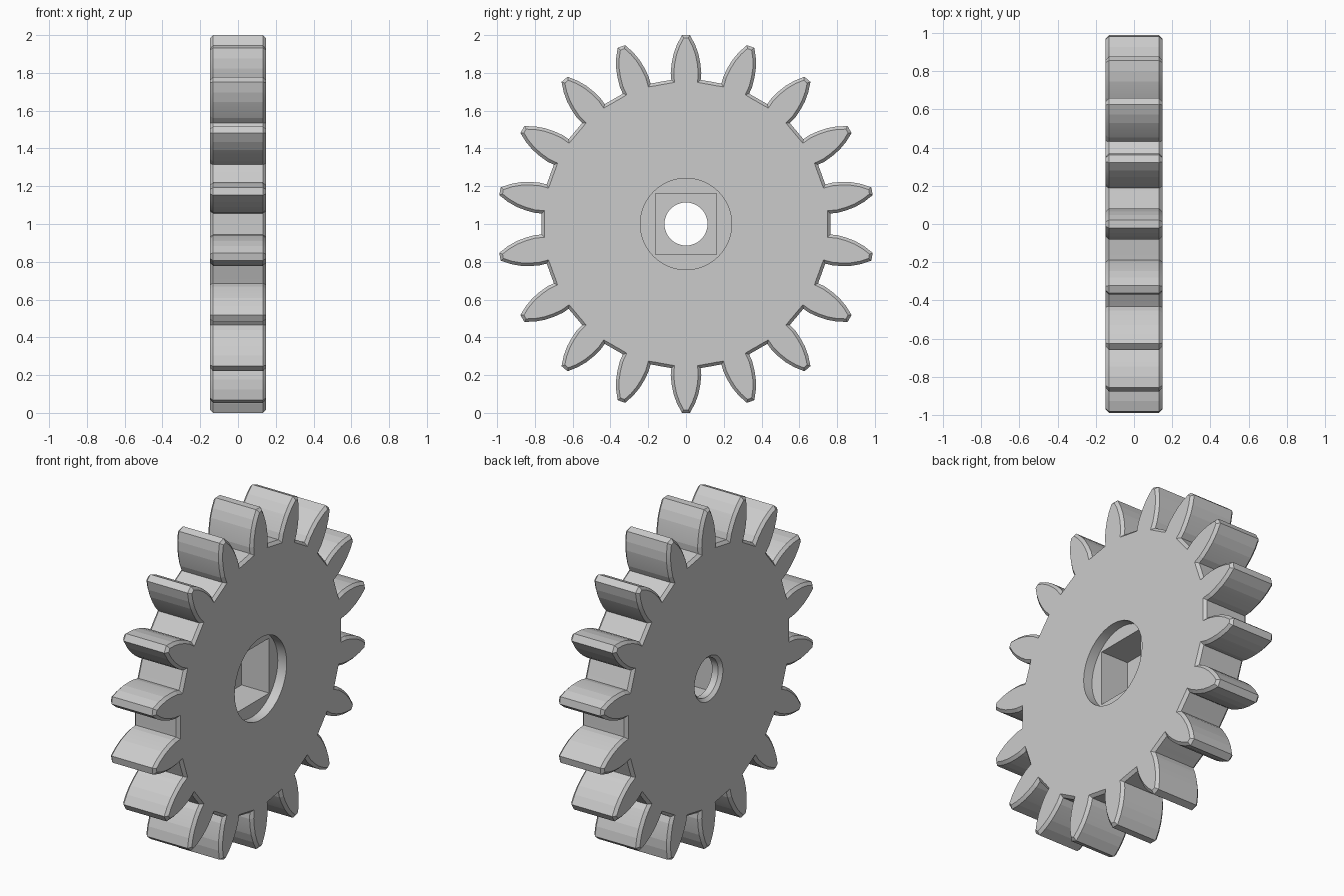
import bpy, bmesh
from math import sin, cos, pi, asin
from mathutils import Matrix

if "Cube" in bpy.data.objects:
    bpy.data.objects.remove(bpy.data.objects["Cube"], do_unlink=True)

TEETH, HALF, CHAMFER = 18, 0.148, 0.016
ROOT = 0.765
CENTRE = Matrix.Translation((0, 0, 1))
# Right flank of one tooth: (half width, radius) from root to tip
FLANK = [(0.078, 0.763), (0.081, 0.80), (0.076, 0.85), (0.066, 0.90), (0.048, 0.95), (0.021, 1.0)]

grey = bpy.data.materials.new("plain grey")
grey.use_nodes = True
grey.diffuse_color = (0.6, 0.6, 0.6, 1)
grey.node_tree.nodes["Principled BSDF"].inputs["Base Color"].default_value = (0.6, 0.6, 0.6, 1)


def make_object(name, bm):
    bmesh.ops.recalc_face_normals(bm, faces=bm.faces)
    mesh = bpy.data.meshes.new(name)
    bm.to_mesh(mesh)
    bm.free()
    mesh.materials.append(grey)
    obj = bpy.data.objects.new(name, mesh)
    bpy.context.collection.objects.link(obj)
    return obj


def gear_outline():
    """Closed outline of all teeth and the root arcs between them."""
    step = 2 * pi / TEETH
    base = asin(FLANK[0][0] / ROOT)
    tooth = [(-w, r) for w, r in FLANK] + [(w, r) for w, r in reversed(FLANK)]
    for i in range(1, 4):
        a = base + (step - 2 * base) * i / 4
        tooth.append((ROOT * sin(a), ROOT * cos(a)))
    points = []
    for t in range(TEETH):
        c, s = cos(t * step), sin(t * step)
        points += [(y * c + z * s, z * c - y * s) for y, z in tooth]
    return points


def lathe_cutter(name, profile, sides=64, turn=0.0):
    """Solid along x made from (x, radius) rings."""
    bm = bmesh.new()
    rings = []
    for x, r in profile:
        angles = [2 * pi * i / sides + turn for i in range(sides)]
        rings.append([bm.verts.new((x, r * cos(a), 1 + r * sin(a))) for a in angles])
    for a, b in zip(rings, rings[1:]):
        for i in range(sides):
            j = (i + 1) % sides
            bm.faces.new((a[i], a[j], b[j], b[i]))
    bm.faces.new(rings[0])
    bm.faces.new(rings[-1])
    return make_object(name, bm)


# Toothed wheel: extruded outline with chamfered rims
bm = bmesh.new()
cap = bm.faces.new([bm.verts.new((-HALF, y, z)) for y, z in gear_outline()])
side = bmesh.ops.extrude_face_region(bm, geom=[cap], use_keep_orig=True)["geom"]
bmesh.ops.translate(bm, vec=(2 * HALF, 0, 0), verts=[v for v in side if isinstance(v, bmesh.types.BMVert)])
rims = [e for e in bm.edges if abs(e.verts[0].co.x - e.verts[1].co.x) < 0.001]
bmesh.ops.bevel(bm, geom=rims, offset=CHAMFER, segments=1, affect='EDGES')
bmesh.ops.transform(bm, matrix=CENTRE, verts=bm.verts)
gear = make_object("gear_wheel", bm)

# Round recess, square socket and chamfered axle hole
cutters = [
    lathe_cutter("recess_cutter", [(0.09, 0.242), (0.3, 0.242)]),
    lathe_cutter("socket_cutter", [(-0.09, 0.162 * 2 ** 0.5), (0.2, 0.162 * 2 ** 0.5)], 4, pi / 4),
    lathe_cutter("hole_cutter", [(-HALF - 0.02, 0.152), (-HALF + 0.018, 0.114), (0.2, 0.114)]),
]
bpy.context.view_layer.objects.active = gear
for cutter in cutters:
    mod = gear.modifiers.new(cutter.name, 'BOOLEAN')
    mod.operation, mod.solver, mod.object = 'DIFFERENCE', 'EXACT', cutter
    bpy.ops.object.modifier_apply(modifier=mod.name)
    bpy.data.objects.remove(cutter, do_unlink=True)

# Soften only the finely divided round walls
bpy.ops.object.select_all(action='DESELECT')
gear.select_set(True)
bpy.ops.object.shade_smooth_by_angle(angle=pi / 25)
